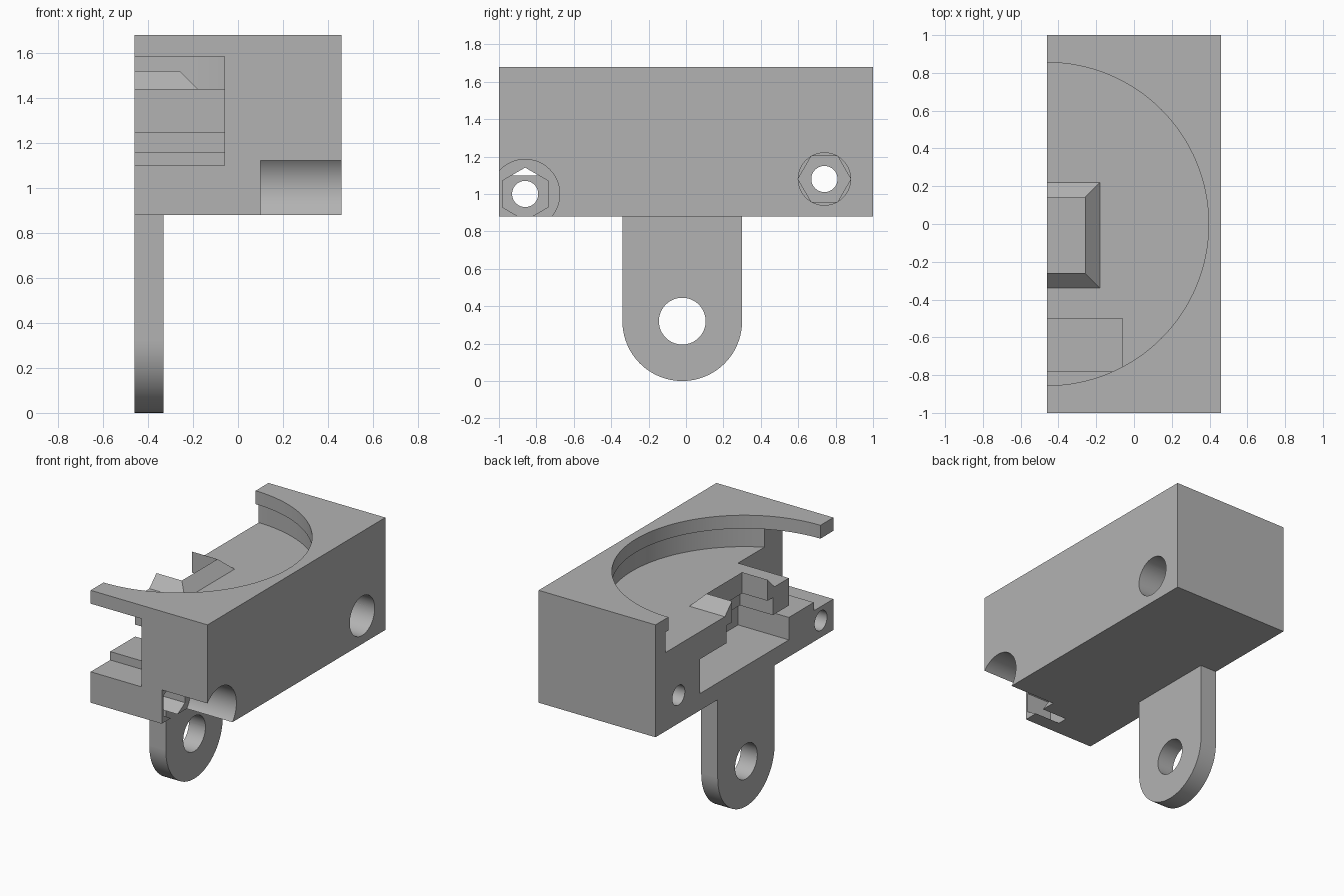
import bpy, bmesh, math
from mathutils import Matrix, Vector

if "Cube" in bpy.data.objects:
    bpy.data.objects.remove(bpy.data.objects["Cube"])

grey = bpy.data.materials.new("plain grey")
grey.use_nodes = True
grey.diffuse_color = (0.45, 0.45, 0.45, 1)
grey.node_tree.nodes["Principled BSDF"].inputs["Base Color"].default_value = grey.diffuse_color

LEFT, RIGHT, BASE, TOP = -0.46, 0.46, 0.88, 1.68
OPEN = LEFT - 0.1      # cutters poke out of the open side


def add_object(name, bm):
    bmesh.ops.recalc_face_normals(bm, faces=bm.faces)
    mesh = bpy.data.meshes.new(name)
    bm.to_mesh(mesh)
    bm.free()
    mesh.materials.append(grey)
    ob = bpy.data.objects.new(name, mesh)
    bpy.context.collection.objects.link(ob)
    return ob


def block(name, x, y, z):
    bm = bmesh.new()
    bmesh.ops.create_cube(bm, size=1)
    size = Vector((x[1] - x[0], y[1] - y[0], z[1] - z[0]))
    mid = Vector((sum(x), sum(y), sum(z))) / 2
    bmesh.ops.transform(bm, matrix=Matrix.Translation(mid) @ Matrix.Diagonal(size).to_4x4(), verts=bm.verts)
    return add_object(name, bm)


def prism(name, axis, radius, centre, span, sides=64, turn=0.0):
    """Regular prism along X or Z; centre is given in the other two axes."""
    bm = bmesh.new()
    bmesh.ops.create_cone(bm, cap_ends=True, segments=sides, radius1=radius,
                          radius2=radius, depth=span[1] - span[0],
                          matrix=Matrix.Rotation(turn, 4, "Z"))
    mid = sum(span) / 2
    if axis == "X":
        place = Matrix.Translation((mid, *centre)) @ Matrix.Rotation(math.pi / 2, 4, "Y")
    else:
        place = Matrix.Translation((*centre, mid))
    bmesh.ops.transform(bm, matrix=place, verts=bm.verts)
    return add_object(name, bm)


def combine(target, tools, operation="DIFFERENCE"):
    bpy.context.view_layer.objects.active = target
    for tool in tools:
        mod = target.modifiers.new("cut", "BOOLEAN")
        mod.operation = operation
        mod.solver = "EXACT"
        mod.object = tool
        bpy.ops.object.modifier_apply(modifier=mod.name)
        bpy.data.objects.remove(tool)


def smooth(ob):
    bpy.ops.object.select_all(action="DESELECT")
    ob.select_set(True)
    bpy.context.view_layer.objects.active = ob
    bpy.ops.object.shade_smooth_by_angle(angle=math.radians(30))


# Housing with round well, undercut, front slot and inner cavity
housing = block("housing", (LEFT, RIGHT), (-1, 1), (BASE, TOP))
cutters = [
    prism("well", "Z", 0.855, (LEFT, 0), (1.44, 1.8), 128),
    prism("undercut", "Z", 0.89, (LEFT, 0), (1.44, 1.585), 128),
    block("slot_upper", (OPEN, -0.06), (-1.1, -0.5), (1.16, 1.585)),
    block("slot_lower", (OPEN, -0.06), (-1.1, -0.78), (1.10, 1.3)),
    block("cavity", (OPEN, -0.06), (-0.5, 0.5), (1.0, 1.245)),
    block("pocket", (OPEN, -0.26), (-0.26, 0.14), (1.2, 1.5)),
    block("pocket_wide", (OPEN, -0.2), (-0.32, 0.2), (1.2, 1.37)),
]

# Screw holes: wide bore, hexagonal nut seat, narrow through hole
for centre, bore, turn in (((-0.86, 1.0), 0.185, math.pi / 2), ((0.74, 1.08), 0.14, 0)):
    cutters += [
        prism("bore", "X", bore, centre, (0.10, 0.6)),
        prism("nut_seat", "X", 0.141, centre, (-0.1, 0.2), 6, turn),
        prism("screw_hole", "X", 0.07, centre, (OPEN, 0.6), 48),
    ]
combine(housing, cutters)
smooth(housing)

# Mounting tab with rounded end and hole
tab_x, pivot = (LEFT, -0.33), (-0.02, 0.32)
tab = block("mounting_tab", tab_x, (-0.34, 0.30), (0.32, BASE))
combine(tab, [prism("tab_end", "X", 0.32, pivot, tab_x, 96)], "UNION")
combine(tab, [prism("tab_hole", "X", 0.125, pivot, (OPEN, 0), 64)])
smooth(tab)

# Sloped rim around the pocket
bm = bmesh.new()
outer = [(LEFT, -0.34), (-0.18, -0.34), (-0.18, 0.22), (LEFT, 0.22)]
inner = [(LEFT, -0.26), (-0.26, -0.26), (-0.26, 0.14), (LEFT, 0.14)]
rings = [[bm.verts.new((*p, z)) for p, z in ((o, 1.44), (i, 1.52), (i, 1.44))]
         for o, i in zip(outer, inner)]
for a, b in zip(rings, rings[1:]):
    for k in range(3):
        n = (k + 1) % 3
        bm.faces.new((a[k], a[n], b[n], b[k]))
bm.faces.new(rings[0])
bm.faces.new(rings[-1])
add_object("pocket_rim", bm)
